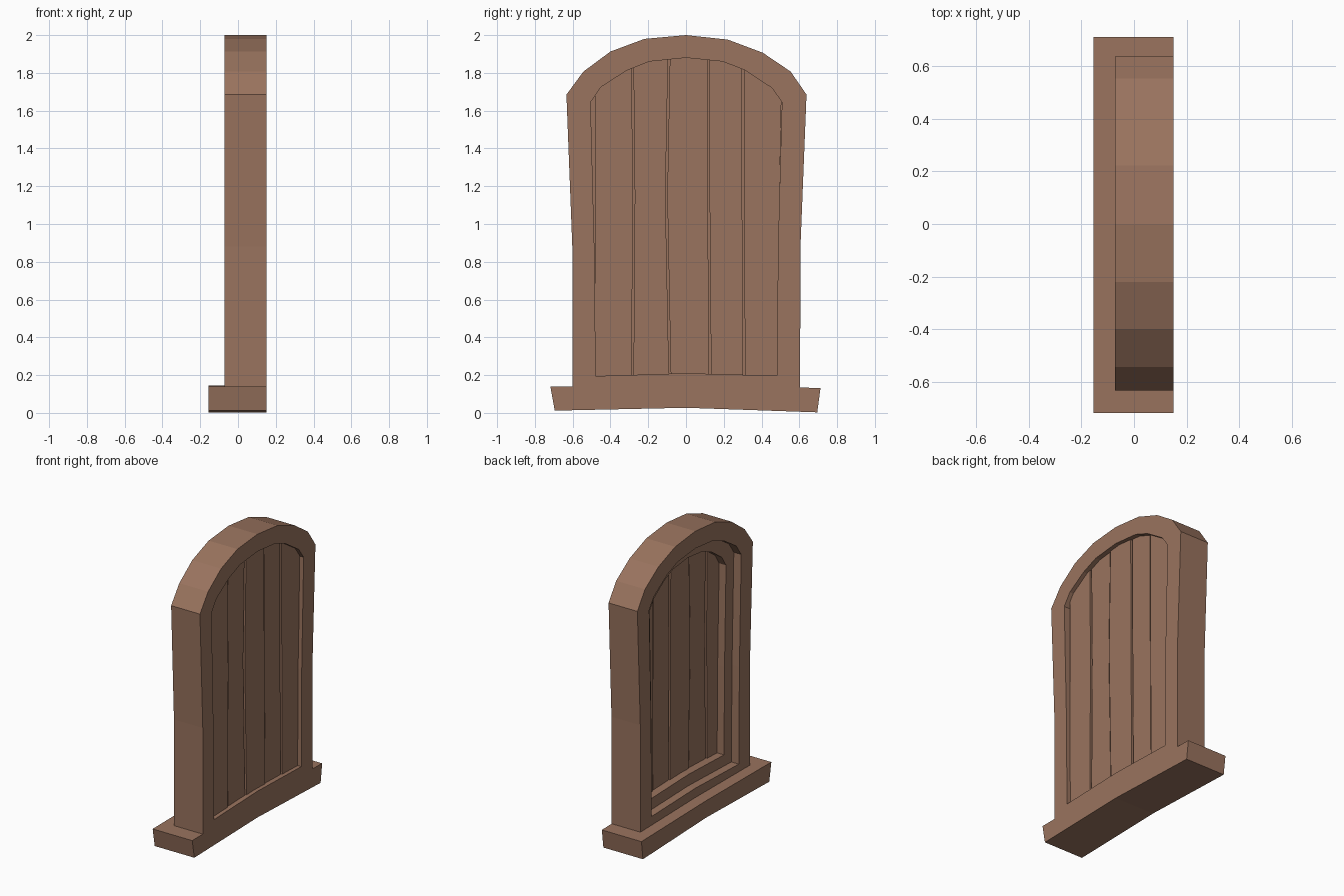
import bpy, bmesh

if "Cube" in bpy.data.objects:
    bpy.data.objects.remove(bpy.data.objects["Cube"])

wood = bpy.data.materials.new("brown_wood")
wood.diffuse_color = (0.32, 0.172, 0.112, 1)
wood.use_nodes = True
wood.node_tree.nodes["Principled BSDF"].inputs["Base Color"].default_value = wood.diffuse_color


def finish(name, bm):
    bmesh.ops.recalc_face_normals(bm, faces=bm.faces)
    me = bpy.data.meshes.new(name)
    bm.to_mesh(me)
    bm.free()
    me.materials.append(wood)
    ob = bpy.data.objects.new(name, me)
    bpy.context.collection.objects.link(ob)
    return ob


def slab(name, prof, x0, x1):
    """Extrude a (y, z) profile between two x positions."""
    bm = bmesh.new()
    a = [bm.verts.new((x0, y, z)) for y, z in prof]
    b = [bm.verts.new((x1, y, z)) for y, z in prof]
    bm.faces.new(a)
    bm.faces.new(b)
    for i in range(len(a)):
        j = (i + 1) % len(a)
        bm.faces.new((a[i], a[j], b[j], b[i]))
    return finish(name, bm)


def ring(name, outer, inner, x0, x1):
    """Frame between two matching (y, z) loops."""
    bm = bmesh.new()
    loops = [[bm.verts.new((x, y, z)) for y, z in prof]
             for prof, x in ((outer, x0), (outer, x1), (inner, x1), (inner, x0))]
    n = len(outer)
    for k in range(4):
        p, q = loops[k], loops[(k + 1) % 4]
        for i in range(n):
            j = (i + 1) % n
            bm.faces.new((p[i], p[j], q[j], q[i]))
    return finish(name, bm)


def scaled(prof, sy, sz, cz=1.04):
    return [(y * sy, cz + (z - cz) * sz) for y, z in prof]


# outlines, from bottom middle round to the left, over the arch and down
outer = [(0, .135), (-.602, .13), (-.602, .88), (-.633, 1.685), (-.543, 1.807),
         (-.40, 1.913), (-.22, 1.98), (0, 2.0), (.222, 1.976), (.406, 1.907),
         (.554, 1.807), (.638, 1.685), (.606, .88), (.604, .125)]
inner = [(0, .21), (-.478, .195), (-.485, .87), (-.505, 1.645), (-.45, 1.725),
         (-.315, 1.812), (-.195, 1.86), (0, 1.88), (.195, 1.86), (.31, 1.815),
         (.455, 1.72), (.508, 1.645), (.487, .87), (.482, .197)]

# sill and arched frame
slab("sill", [(-.695, .012), (0, .027), (.695, .003), (.712, .132),
              (0, .145), (-.718, .14)], -.155, .15)
ring("arched_frame", outer, inner, -.072, .15)
# stepped casing behind the planks
ring("inner_casing", scaled(inner, 1.05, 1.03), scaled(inner, .83, .905), -.015, .09)
# backing that closes the gaps between planks
slab("plank_backing", scaled(inner, 1.02, 1.01), .065, .095)

# planks
arch = inner[3:12]


def top(y):
    for (ya, za), (yb, zb) in zip(arch, arch[1:]):
        if y <= yb:
            return za + (zb - za) * (y - ya) / (yb - ya) + .02
    return arch[-1][1] + .02


# gap lines between planks: y at bottom, middle, top
gaps = [(-.485, -.487, -.487), (-.283, -.276, -.283), (-.085, -.104, -.09),
        (.128, .12, .118), (.308, .302, .302), (.50, .50, .51)]
g = .005
for i, (l, r) in enumerate(zip(gaps, gaps[1:])):
    yl, yr = l[2] + g, r[2] - g
    mids = [y for y, z in arch if yl < y < yr]
    prof = [(l[0] + g, .18), (l[1] + g, 1.15), (yl, top(yl))]
    prof += [(y, top(y)) for y in mids]
    prof += [(yr, top(yr)), (r[1] - g, 1.15), (r[0] - g, .18)]
    d = .006 * (i % 2)
    slab("plank_%d" % (i + 1), prof, .038 + d, .122 - d)
